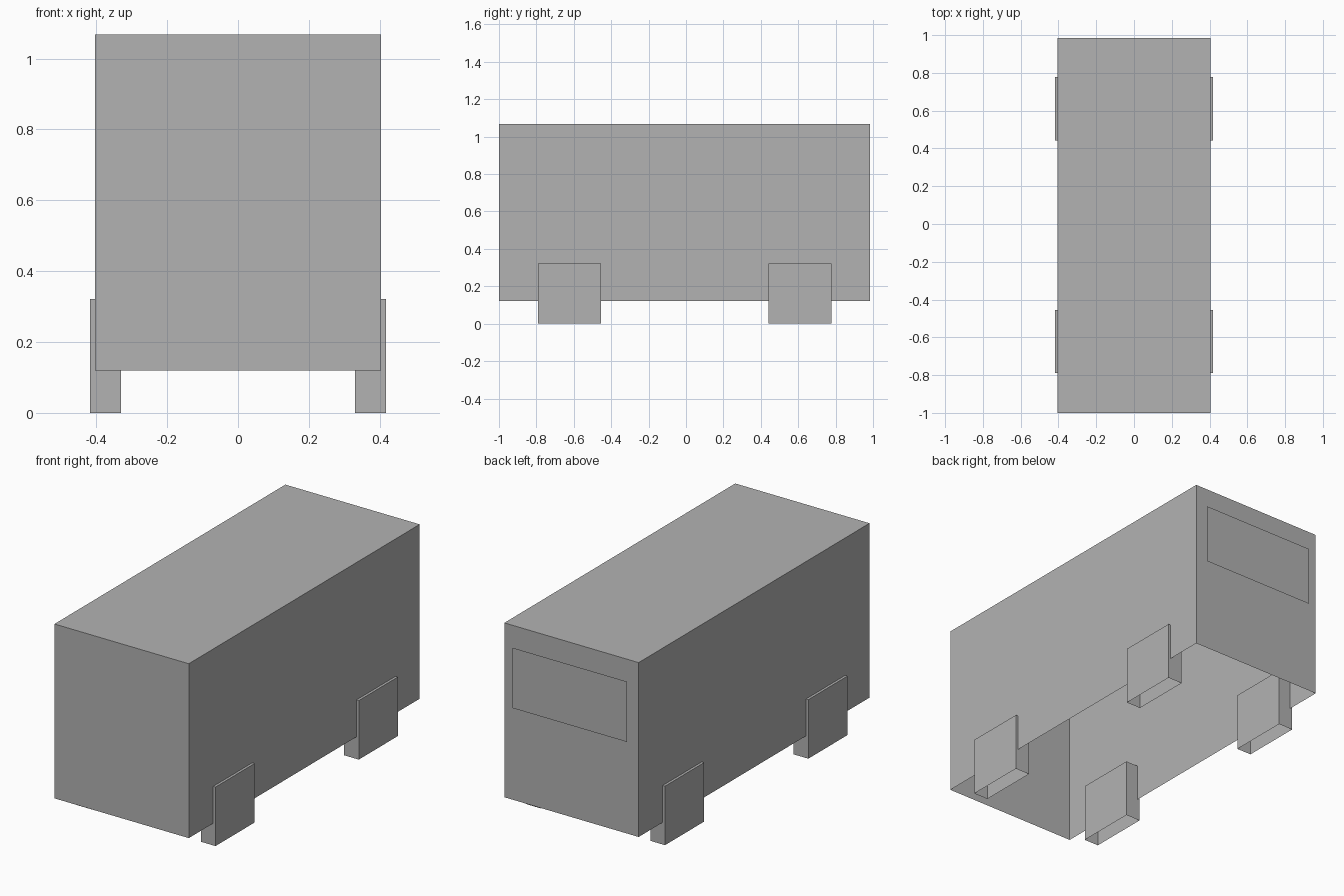
import bpy, bmesh

if "Cube" in bpy.data.objects:
    bpy.data.objects.remove(bpy.data.objects["Cube"])

# one plain grey for the whole model
grey = bpy.data.materials.new("plain_grey")
grey.diffuse_color = (0.448, 0.448, 0.448, 1.0)
grey.use_nodes = True
grey.node_tree.nodes["Principled BSDF"].inputs["Base Color"].default_value = grey.diffuse_color


def finish(name, bm):
    mesh = bpy.data.meshes.new(name)
    bm.to_mesh(mesh)
    bm.free()
    mesh.materials.append(grey)
    obj = bpy.data.objects.new(name, mesh)
    bpy.context.collection.objects.link(obj)
    return obj


def open_box(name, lo, hi):
    """Flat-sided box between two corners, with no underside."""
    bm = bmesh.new()
    bmesh.ops.create_cube(bm, size=1.0)
    for v in bm.verts:
        v.co = [lo[i] if v.co[i] < 0 else hi[i] for i in range(3)]
    bm.normal_update()
    under = [f for f in bm.faces if f.normal.z < -0.5]
    bmesh.ops.delete(bm, geom=under, context='FACES_ONLY')
    return finish(name, bm)


# body shell
open_box("body", (-0.404, -1.0, 0.12), (0.404, 0.984, 1.068))

# square wheels, mirrored left and right
for end, y0, y1 in (("front", -0.79, -0.454), ("rear", 0.441, 0.777)):
    for side, x0, x1 in (("right", 0.33, 0.418), ("left", -0.418, -0.33)):
        open_box(f"{end}_{side}_wheel", (x0, y0, 0.0), (x1, y1, 0.321))

# rear window: a single sheet just behind the body, facing +y
bm = bmesh.new()
corners = [(0.344, 0.627), (-0.344, 0.627), (-0.344, 0.955), (0.344, 0.955)]
bm.faces.new([bm.verts.new((x, 1.0, z)) for x, z in corners])
finish("rear_window", bm)
